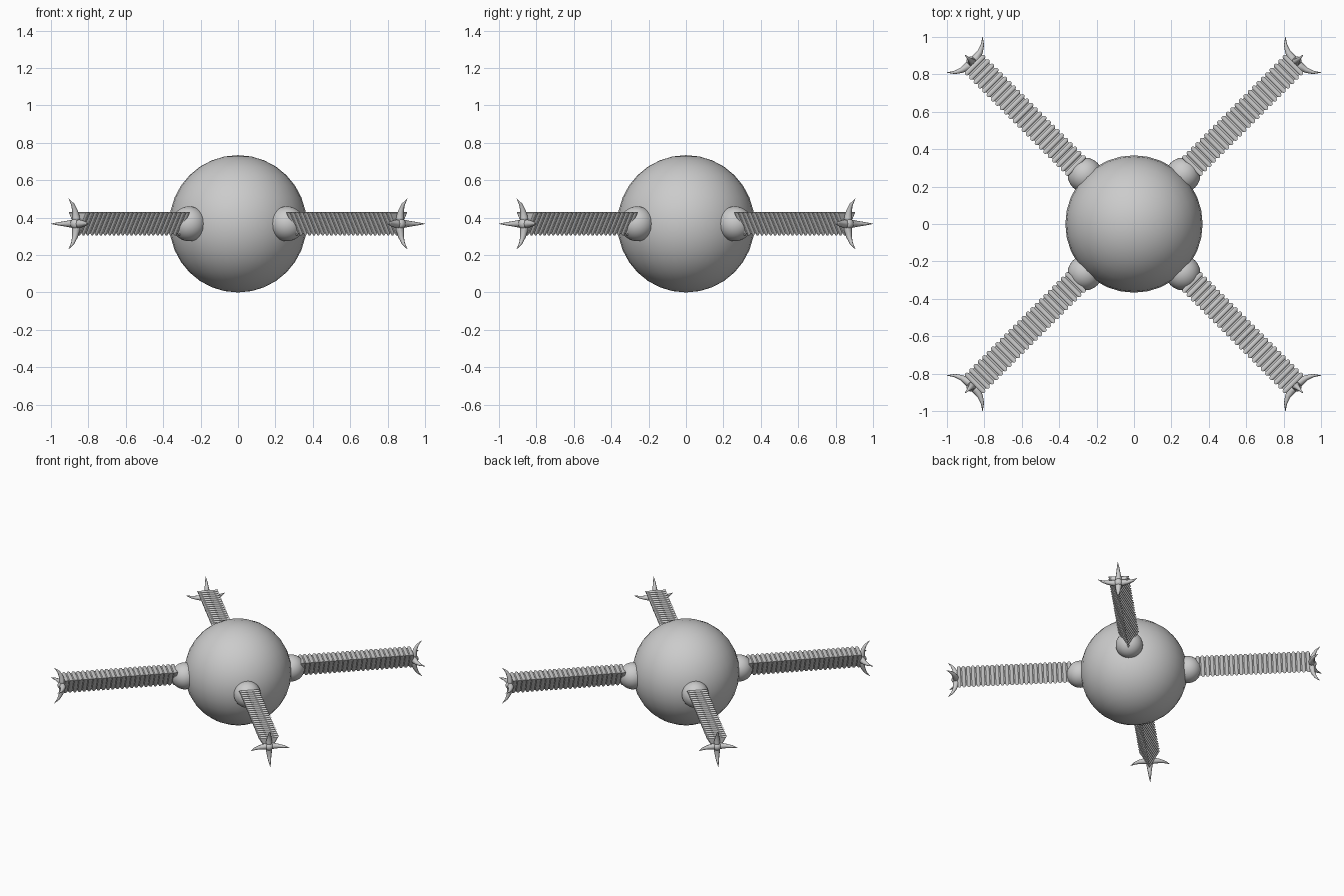
import bpy, bmesh, math
from mathutils import Vector, Matrix

if "Cube" in bpy.data.objects:
    bpy.data.objects.remove(bpy.data.objects["Cube"])

CZ = 0.367  # height of the body centre
grey = bpy.data.materials.new("plain grey")
grey.diffuse_color = (0.6, 0.6, 0.6, 1)
grey.use_nodes = True
grey.node_tree.nodes["Principled BSDF"].inputs["Base Color"].default_value = grey.diffuse_color


def finish(bm, name, angle, smooth):
    bmesh.ops.recalc_face_normals(bm, faces=bm.faces)
    for f in bm.faces:
        f.smooth = smooth
    me = bpy.data.meshes.new(name)
    bm.to_mesh(me)
    bm.free()
    me.materials.append(grey)
    ob = bpy.data.objects.new(name, me)
    ob.rotation_euler.z = angle
    bpy.context.collection.objects.link(ob)
    return ob


def ball(name, radius, along, angle, u=32, v=16):
    bm = bmesh.new()
    bmesh.ops.create_uvsphere(bm, u_segments=u, v_segments=v, radius=radius,
                              matrix=Matrix.Translation((along, 0, CZ)))
    return finish(bm, name, angle, True)


def loft(bm, loops):
    """Skin a list of equally long point loops and cap both ends."""
    rings = [[bm.verts.new(p) for p in loop] for loop in loops]
    n = len(rings[0])
    for a, b in zip(rings, rings[1:]):
        for i in range(n):
            j = (i + 1) % n
            bm.faces.new((a[i], a[j], b[j], b[i]))
    bm.faces.new(rings[0][::-1])
    bm.faces.new(rings[-1])


def ribbed_arm(name, angle, start=0.43, end=1.222, ribs=24):
    # Triangular section, flat side up, stepped in and out along its length
    pitch = (end - start) / ribs

    def section(x, s):
        return [(x, -0.072 * s, CZ + 0.02 + 0.043 * s),
                (x, 0.072 * s, CZ + 0.02 + 0.043 * s),
                (x, 0, CZ + 0.02 - 0.083 * s)]

    loops = []
    for i in range(ribs):
        x = start + i * pitch
        for t, s in ((0, 0.86), (0.12, 0.96), (0.25, 1.0), (0.5, 1.0),
                     (0.63, 0.96), (0.75, 0.86)):
            loops.append(section(x + t * pitch, s))
    bm = bmesh.new()
    loft(bm, loops)
    return finish(bm, name, angle, False)


def claw(name, angle):
    # Four curved, tapering prongs around the arm axis
    path = [(1.222, 0.0, 0.026), (1.225, 0.035, 0.021), (1.233, 0.07, 0.015),
            (1.25, 0.104, 0.009), (1.279, 0.134, 0.001)]
    bm = bmesh.new()
    for k in range(4):
        rot = Matrix.Rotation(k * math.pi / 2, 3, 'X')
        loops = []
        for i, (a, s, r) in enumerate(path):
            p, q = path[max(i - 1, 0)], path[min(i + 1, len(path) - 1)]
            t = Vector((q[0] - p[0], 0, q[1] - p[1])).normalized()
            n1, n2 = Vector((t.z, 0, -t.x)), Vector((0, 1, 0))
            loops.append([rot @ (Vector((a, 0, s))
                          + r * (math.cos(w) * n1 + math.sin(w) * n2))
                          + Vector((0, 0, CZ))
                          for w in (j * math.pi / 4 for j in range(8))])
        loft(bm, loops)
    return finish(bm, name, angle, True)


# Round body
ball("body", CZ, 0, 0)

# Four diagonal limbs
for side, deg in (("back_right", 45), ("back_left", 135),
                  ("front_left", 225), ("front_right", 315)):
    ang = math.radians(deg)
    ball(side + "_shoulder", 0.093, 0.37, ang)
    ribbed_arm(side + "_arm", ang)
    ball(side + "_wrist", 0.03, 1.226, ang, 16, 8)
    claw(side + "_claw", ang)
